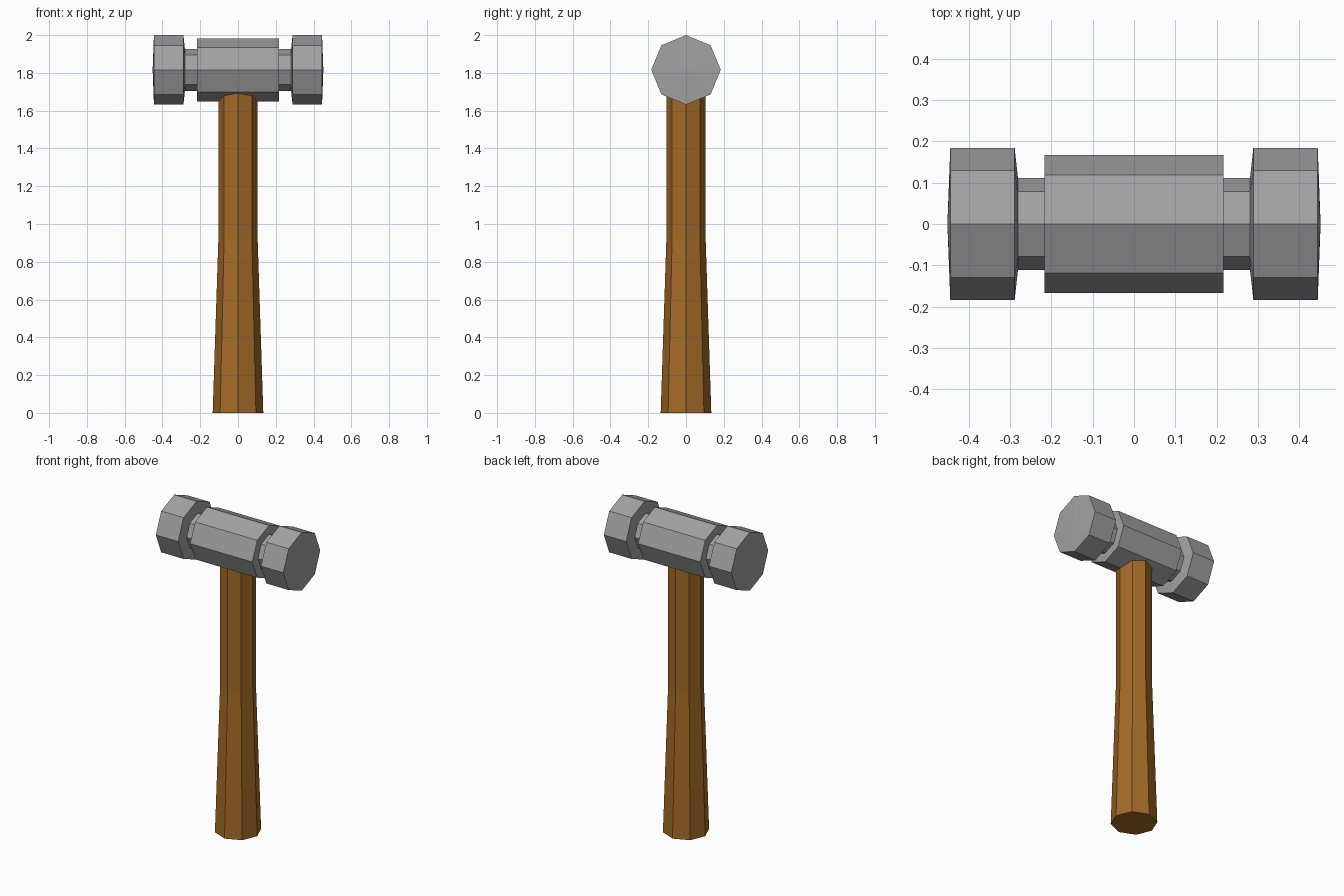
import bpy, bmesh, math
from mathutils import Matrix

if "Cube" in bpy.data.objects:
    bpy.data.objects.remove(bpy.data.objects["Cube"])

SIDES = 8


def material(name, rgb):
    m = bpy.data.materials.new(name)
    m.diffuse_color = (*rgb, 1.0)
    m.use_nodes = True
    m.node_tree.nodes["Principled BSDF"].inputs["Base Color"].default_value = m.diffuse_color
    return m


def lathe(name, profile, mat, matrix=Matrix()):
    """Eight-sided solid from (height, radius) rings along z; radius 0 is a tip."""
    bm = bmesh.new()
    rings = []
    for h, r in profile:
        if r == 0:
            rings.append([bm.verts.new((0, 0, h))] * SIDES)
        else:
            rings.append([bm.verts.new((r * math.cos(2 * math.pi * i / SIDES),
                                        r * math.sin(2 * math.pi * i / SIDES), h))
                          for i in range(SIDES)])
    for a, b in zip(rings, rings[1:]):
        for i in range(SIDES):
            j = (i + 1) % SIDES
            quad = [a[i], a[j], b[j], b[i]]
            bm.faces.new(list(dict.fromkeys(quad)))
    # Flat caps on open ends
    for ring in (rings[0], rings[-1]):
        if ring[0] is not ring[1]:
            bm.faces.new(ring)
    bmesh.ops.recalc_face_normals(bm, faces=bm.faces)
    bm.transform(matrix)
    me = bpy.data.meshes.new(name)
    bm.to_mesh(me)
    bm.free()
    me.materials.append(mat)
    ob = bpy.data.objects.new(name, me)
    bpy.context.collection.objects.link(ob)
    return ob


steel = material("grey steel", (0.36, 0.36, 0.36))
wood = material("brown wood", (0.37, 0.145, 0.02))

# Wooden handle, flared towards the bottom
lathe("handle", [(0, 0.134), (0.92, 0.104), (1.76, 0.104)], wood)

# Steel head: domed striking faces, necks and a thicker middle
half = [(0.452, 0), (0.445, 0.184), (0.289, 0.184), (0.281, 0.111),
        (0.217, 0.111), (0.217, 0.167)]
profile = [(-h, r) for h, r in half] + half[::-1]
lay_along_x = Matrix.Translation((0, 0, 1.816)) @ Matrix.Rotation(math.pi / 2, 4, 'Y')
lathe("hammer_head", profile, steel, lay_along_x)
